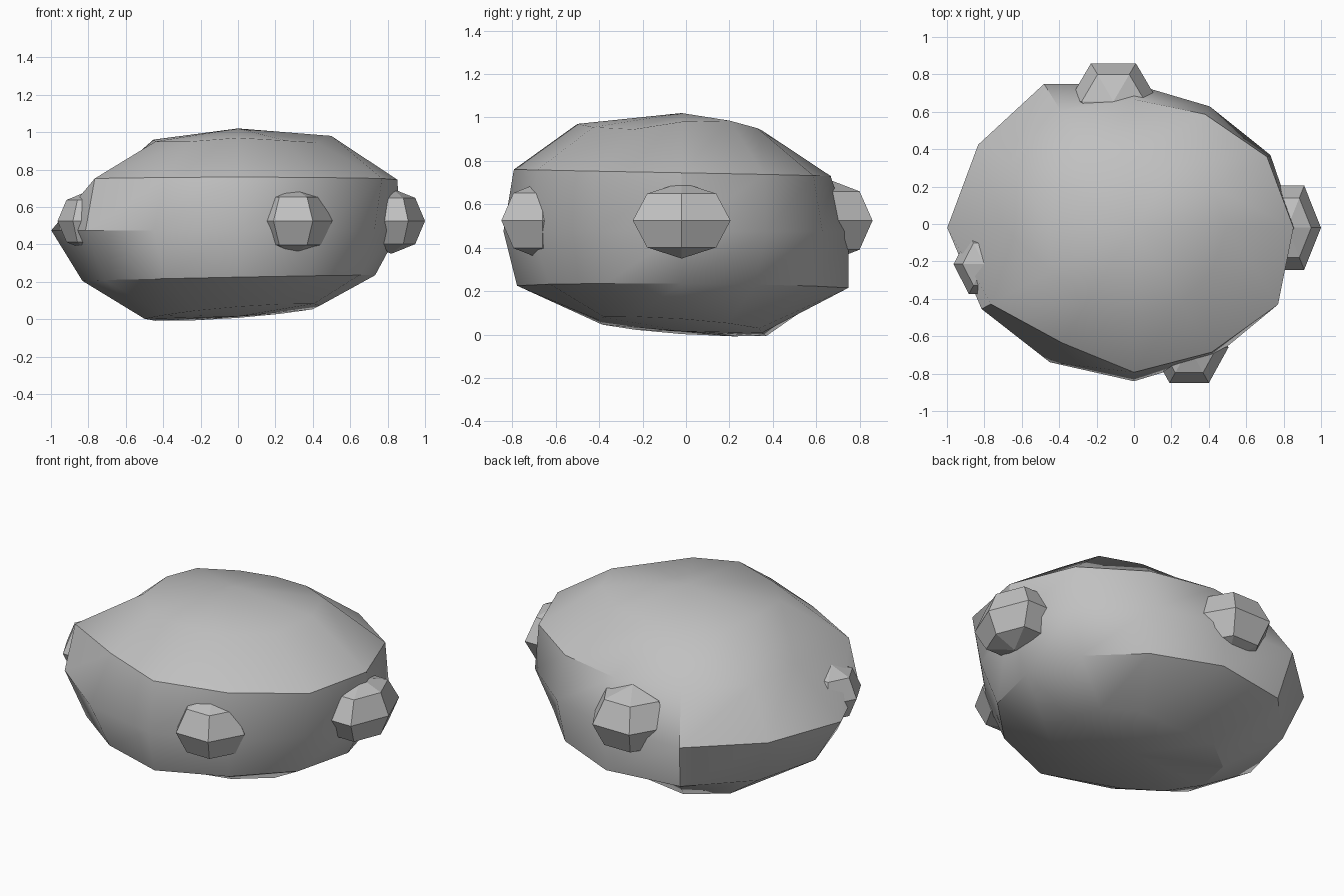
import bpy, bmesh, math
from mathutils import Matrix

if "Cube" in bpy.data.objects:
    bpy.data.objects.remove(bpy.data.objects["Cube"])

stone = bpy.data.materials.new("stone grey")
stone.diffuse_color = (0.53, 0.53, 0.53, 1)
stone.use_nodes = True
stone.node_tree.nodes["Principled BSDF"].inputs["Base Color"].default_value = stone.diffuse_color


def finish(bm, name):
    bmesh.ops.recalc_face_normals(bm, faces=bm.faces)
    me = bpy.data.meshes.new(name)
    bm.to_mesh(me)
    bm.free()
    me.materials.append(stone)
    ob = bpy.data.objects.new(name, me)
    bpy.context.collection.objects.link(ob)
    return ob


# Boulder: five uneven rings, each with a radius for every 30 degrees
# ring = (mean z, z lean in x, z lean in y, radii from +x anticlockwise)
CY = -0.02
SX, SY = 1.04, 0.96
RINGS = [
    (0.037, 0.035, -0.03, [.42, .44, .43, .385, .47, .49, .48, .44, .44, .40, .43, .45]),
    (0.22, 0.015, -0.005, [.705, .71, .73, .80, .84, .81, .80, .79, .75, .79, .73, .72]),
    (0.475, 0.0, 0.0, [.83, .81, .78, .80, .925, .925, .96, .905, .865, .855, .83, .81]),
    (0.745, 0.0, -0.015, [.82, .79, .73, .715, .75, .74, .67, .85, .74, .805, .80, .855]),
    (0.955, 0.01, -0.015, [.48, .46, .42, .385, .43, .45, .435, .49, .50, .50, .49, .465]),
]
bm = bmesh.new()
loops = []
for z, lean_x, lean_y, radii in RINGS:
    loop = []
    for i, r in enumerate(radii):
        c, s = math.cos(i * math.pi / 6), math.sin(i * math.pi / 6)
        loop.append(bm.verts.new((SX * r * c, CY + SY * r * s, z + lean_x * c + lean_y * s)))
    loops.append(loop)
# uneven heights around the top edge
for i, z in enumerate([.98, .985, .95, .94, .92, .94, .96, .95, .95, .97, .955, .945]):
    loops[-1][i].co.z = z
bottom = bm.verts.new((0, CY, 0.015))
top = bm.verts.new((0, CY, 1.02))
for i in range(12):
    j = (i + 1) % 12
    bm.faces.new((bottom, loops[0][j], loops[0][i]))
    bm.faces.new((top, loops[-1][i], loops[-1][j]))
    for a, b in zip(loops, loops[1:]):
        bm.faces.new((a[i], a[j], b[j], b[i]))
boulder = finish(bm, "boulder")
bpy.context.view_layer.objects.active = boulder
boulder.select_set(True)
bpy.ops.object.shade_smooth_by_angle(angle=math.radians(35))

# Faceted knobs set into the sides: (name, centre, radii)
KNOBS = [
    ("right_knob", (0.82, -0.02, 0.525), (0.18, 0.26, 0.175)),
    ("back_knob", (-0.11, 0.655, 0.525), (0.24, 0.236, 0.19)),
    ("left_knob", (-0.80, -0.215, 0.525), (0.165, 0.185, 0.16)),
    ("front_knob", (0.295, -0.66, 0.525), (0.21, 0.22, 0.18)),
]
for name, centre, radii in KNOBS:
    bm = bmesh.new()
    bmesh.ops.create_uvsphere(bm, u_segments=6, v_segments=4, radius=1,
                              matrix=Matrix.Translation(centre) @ Matrix.Diagonal((*radii, 1))
                              @ Matrix.Rotation(math.pi / 2, 4, 'Z'))
    finish(bm, name)
